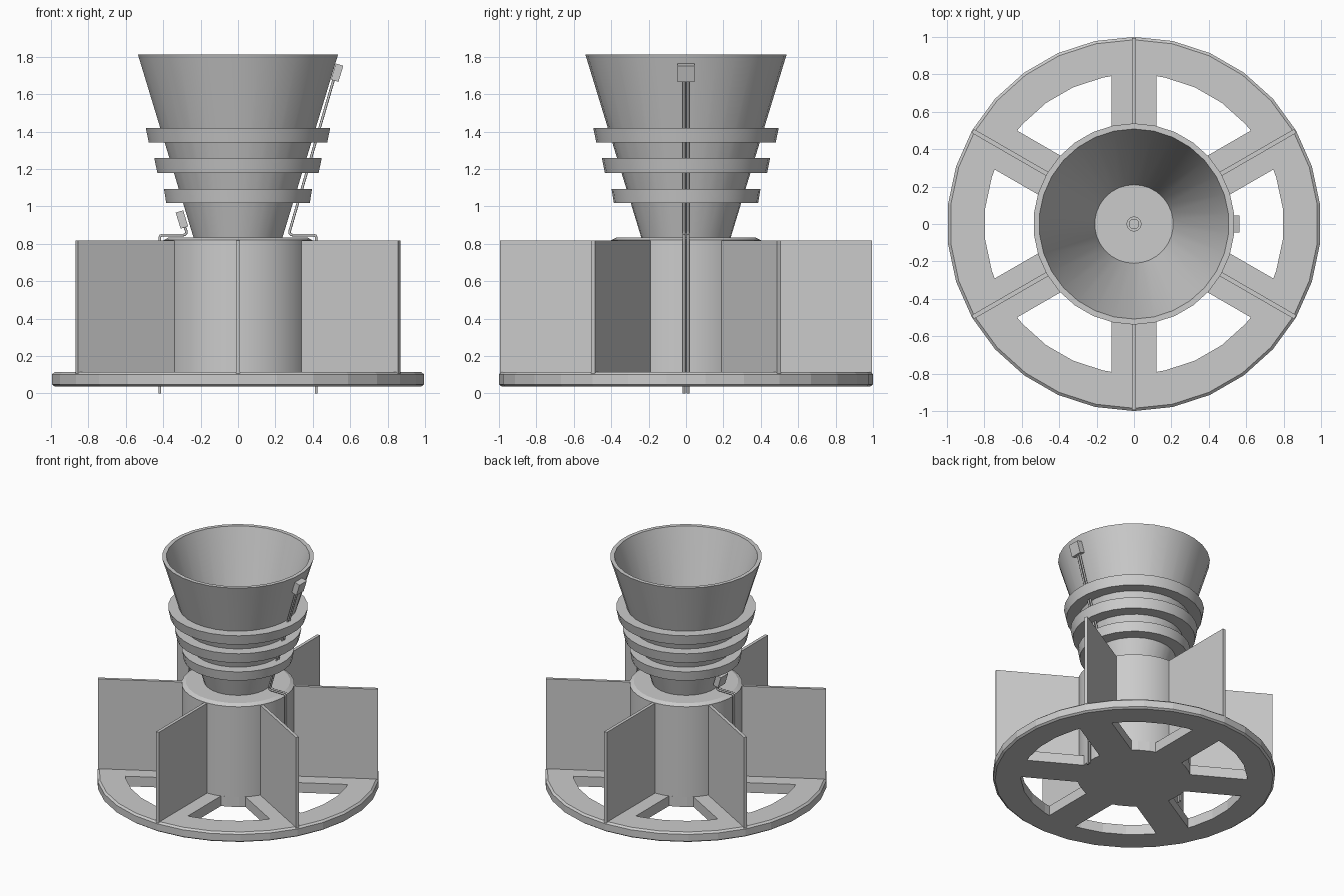
import bpy, bmesh
from math import sin, cos, pi, radians, asin, degrees, atan2
from mathutils import Matrix, Vector

if "Cube" in bpy.data.objects:
    bpy.data.objects.remove(bpy.data.objects["Cube"])

SIDES = 30


def finish(bm, name, smooth=None):
    bmesh.ops.remove_doubles(bm, verts=bm.verts, dist=1e-5)
    bmesh.ops.recalc_face_normals(bm, faces=bm.faces)
    me = bpy.data.meshes.new(name)
    bm.to_mesh(me)
    bm.free()
    ob = bpy.data.objects.new(name, me)
    bpy.context.collection.objects.link(ob)
    if smooth:
        bpy.ops.object.select_all(action='DESELECT')
        ob.select_set(True)
        bpy.context.view_layer.objects.active = ob
        bpy.ops.object.shade_smooth_by_angle(angle=radians(smooth))
    return ob


def lathe(name, profile, n=SIDES, closed=False, smooth=25):
    """Spin an (r, z) profile about z."""
    bm = bmesh.new()
    rings = []
    for r, z in profile:
        if r == 0:
            rings.append([bm.verts.new((0, 0, z))] * n)
        else:
            rings.append([bm.verts.new((r * cos(pi / 2 + 2 * pi * i / n),
                                        r * sin(pi / 2 + 2 * pi * i / n), z)) for i in range(n)])
    pairs = list(zip(rings, rings[1:]))
    if closed:
        pairs.append((rings[-1], rings[0]))
    for a, b in pairs:
        for i in range(n):
            j = (i + 1) % n
            bm.faces.new(list(dict.fromkeys((a[i], a[j], b[j], b[i]))))
    return finish(bm, name, smooth)


def box(name, size, loc, rot=None):
    bm = bmesh.new()
    m = Matrix.Translation(loc) @ (rot or Matrix()) @ Matrix.Diagonal((*size, 1))
    bmesh.ops.create_cube(bm, size=1, matrix=m)
    return finish(bm, name)


def pipe(name, points, radius=0.007):
    cu = bpy.data.curves.new(name, 'CURVE')
    cu.dimensions = '3D'
    cu.bevel_depth = radius
    cu.bevel_resolution = 2
    cu.use_fill_caps = True
    sp = cu.splines.new('POLY')
    sp.points.add(len(points) - 1)
    for p, co in zip(sp.points, points):
        p.co = (*co, 1)
    ob = bpy.data.objects.new(name, cu)
    bpy.context.collection.objects.link(ob)


# Spoked base plate: a bevelled disc with six windows cut out
base = lathe("base_plate", [(0, .037), (.985, .037), (1, .048), (1, .102),
                            (.985, .115), (0, .115)], smooth=None)
bm = bmesh.new()
for k in range(6):
    outline = []
    for r, inner in ((.8, (-18, -6, 6, 18)), (.4, (6, -6))):
        c = 30 - degrees(asin(.12 / r))
        arc = [-c, *inner, c] if r == .8 else [c, *inner, -c]
        outline += [(r, a) for a in arc]
    vs = [bm.verts.new((r * cos(radians(a + 60 * k)), r * sin(radians(a + 60 * k)), -.05))
          for r, a in outline]
    face = bm.faces.new(vs)
    ext = bmesh.ops.extrude_face_region(bm, geom=[face])
    bmesh.ops.translate(bm, vec=(0, 0, .3),
                        verts=[g for g in ext["geom"] if isinstance(g, bmesh.types.BMVert)])
cutter = finish(bm, "window_cutter")
cutter.hide_render = True
mod = base.modifiers.new("windows", 'BOOLEAN')
mod.operation, mod.solver, mod.object = 'DIFFERENCE', 'EXACT', cutter
bpy.context.view_layer.objects.active = base
bpy.ops.object.modifier_apply(modifier=mod.name)
bpy.data.objects.remove(cutter)

# Central body with chamfered top
lathe("core_body", [(0, .11), (.4, .11), (.4, .82), (.37, .835), (0, .835)])

# Six radial fins
for k in range(6):
    a = radians(30 + 60 * k)
    box(f"fin_{k + 1}", (.62, .024, .71), (.685 * cos(a), .685 * sin(a), .462),
        Matrix.Rotation(a, 4, 'Z'))

# Flared nozzle, open at the top, with a closed floor
lathe("nozzle", [(0, .83), (.238, .83), (.538, 1.812), (.508, 1.812), (.21, .842), (0, .842)])

# Three stepped collars
for k, (r0, r1, z0, z1) in enumerate([(.386, .398, 1.018, 1.092), (.434, .45, 1.18, 1.258),
                                      (.48, .496, 1.343, 1.42)]):
    i0, i1 = (.23 + .305 * (z - .83) for z in (z0, z1))
    lathe(f"collar_{k + 1}", [(i0, z0), (r0, z0), (r1, z1), (i1, z1)], closed=True)

# Small injector in the nozzle floor
lathe("injector", [(.025, .835), (.04, .835), (.04, .865), (.025, .865)], n=20, closed=True)

# Paired feed pipes: long on the right, short on the left
for side, label, top in ((1, "right", (.515, 1.69)), (-1, "left", (.293, .91))):
    for s, y in (("a", -.011), ("b", .011)):
        path = [(.418, 0), (.418, .835), (.415, .843), (.407, .846), (.295, .846),
                (.282, .85), (.276, .858), (.277, .87), top]
        pipe(f"{label}_pipe_{s}", [(side * x, y, z) for x, z in path])

# Tilted pipe end blocks
tilt = Matrix.Rotation(atan2(.3, .98), 4, 'Y')
box("right_pipe_block", (.042, .09, .09), (.53, 0, 1.715), tilt)
box("left_pipe_block", (.042, .09, .09), (-.3, 0, .93), tilt.inverted())
